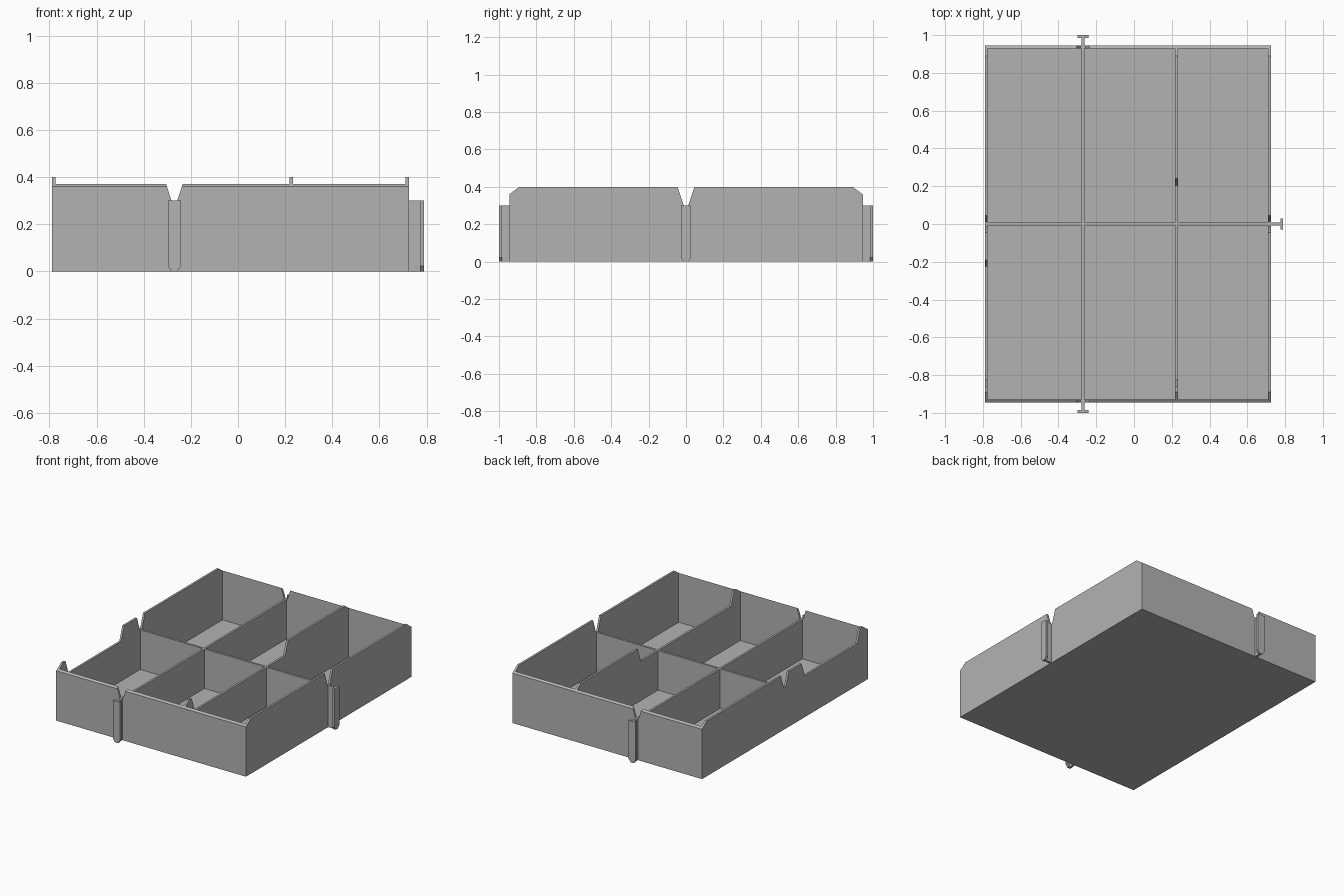
import bpy, bmesh
from mathutils import Vector

cube = bpy.data.objects.get("Cube")
if cube:
    bpy.data.objects.remove(cube, do_unlink=True)

grey = bpy.data.materials.new("plain grey")
grey.use_nodes = True
colour = (0.45, 0.45, 0.45, 1)
grey.diffuse_color = colour
grey.node_tree.nodes["Principled BSDF"].inputs["Base Color"].default_value = colour

# Main dimensions
T = 0.015                      # wall thickness
LEFT, RIGHT = -0.79, 0.725     # outer faces across x
END = 0.945                    # outer faces across y
TOP, LOW = 0.4, 0.3            # wall and low divider heights
LONG_X, MID_X = -0.27, 0.225   # lengthwise divider centres
FLOOR = 0.015
CLIP = 0.065                   # how far the clips stand out


def panel(name, profile, axis, start, depth, trim=False):
    """Extrude an upright (u, z) profile along axis; trim bevels the y ends."""
    bm = bmesh.new()
    place = (lambda u, z: (start, u, z)) if axis == "x" else (lambda u, z: (u, start, z))
    face = bm.faces.new([bm.verts.new(place(u, z)) for u, z in profile])
    move = Vector((depth, 0, 0)) if axis == "x" else Vector((0, depth, 0))
    ext = bmesh.ops.extrude_face_region(bm, geom=[face])["geom"]
    bmesh.ops.translate(bm, vec=move, verts=[v for v in ext if isinstance(v, bmesh.types.BMVert)])
    if trim:
        for s in (-1, 1):
            bmesh.ops.bisect_plane(bm, geom=bm.verts[:] + bm.edges[:] + bm.faces[:],
                                   plane_co=(0, s * END, 0.36), plane_no=(0, s * 0.04, 0.055),
                                   clear_outer=True)
            bmesh.ops.holes_fill(bm, edges=[e for e in bm.edges if e.is_boundary])
    bmesh.ops.recalc_face_normals(bm, faces=bm.faces[:])
    mesh = bpy.data.meshes.new(name)
    bm.to_mesh(mesh)
    bm.free()
    mesh.materials.append(grey)
    obj = bpy.data.objects.new(name, mesh)
    bpy.context.collection.objects.link(obj)
    return obj


def rect(a, b, z0, z1):
    return [(a, z0), (b, z0), (b, z1), (a, z1)]


def dip(a, b, slope):
    """Dip in a wall top, listed from high u to low u."""
    return [(b, TOP), (b - slope, LOW), (a + slope, LOW), (a, TOP)]


def wall(a, b, dips, z0=0):
    return [(a, z0), (b, z0), (b, TOP)] + [p for d in dips for p in d] + [(a, TOP)]


notch = dip(-0.045, 0.045, 0.033)

# Floor
panel("floor", rect(LEFT + T, RIGHT - T, 0, FLOOR), "y", T - END, 2 * (END - T))

# Side walls and tall divider
panel("left_wall", wall(-END, END, [notch]), "x", RIGHT - T, T, True)
panel("right_wall", wall(-END, END, [notch, dip(-0.86, -0.19, 0.035)]), "x", LEFT, T, True)
panel("tall_divider", wall(T - END, END - T, [dip(-0.86, 0.24, 0.035)], FLOOR / 2),
      "x", MID_X - T / 2, T, True)

# End walls
end_notch = [(u + LONG_X, z) for u, z in notch]
for name, y in (("front_wall", -END), ("back_wall", END - T)):
    panel(name, wall(LEFT + T, RIGHT - T, [end_notch]), "y", y, T, True)

# Low dividers
panel("lengthwise_divider", rect(T - END, END - T, FLOOR / 2, LOW), "x", LONG_X - T / 2, T)
panel("cross_divider", rect(LEFT + T, RIGHT - T, FLOOR / 2, LOW), "y", -T / 2, T)


# T-shaped connecting clips
def clip(name, axis, centre, edge, sign):
    other = "y" if axis == "x" else "x"
    tip = edge + sign * CLIP
    neck = tip - sign * T
    panel(name + "_stem", rect(*sorted((edge, neck)), 0, LOW), other, centre - T / 2, T)
    w, n, h = 0.028, 0.012, 0.022
    flange = [(-n, 0), (n, 0), (w, h), (w, LOW), (-w, LOW), (-w, h)]
    panel(name + "_flange", [(u + centre, z) for u, z in flange], axis, neck, sign * T)


CLIP = 1 - END
clip("front_clip", "y", LONG_X, -END, -1)
clip("back_clip", "y", LONG_X, END, 1)
CLIP = 0.79 - RIGHT
clip("left_clip", "x", 0, RIGHT, 1)
